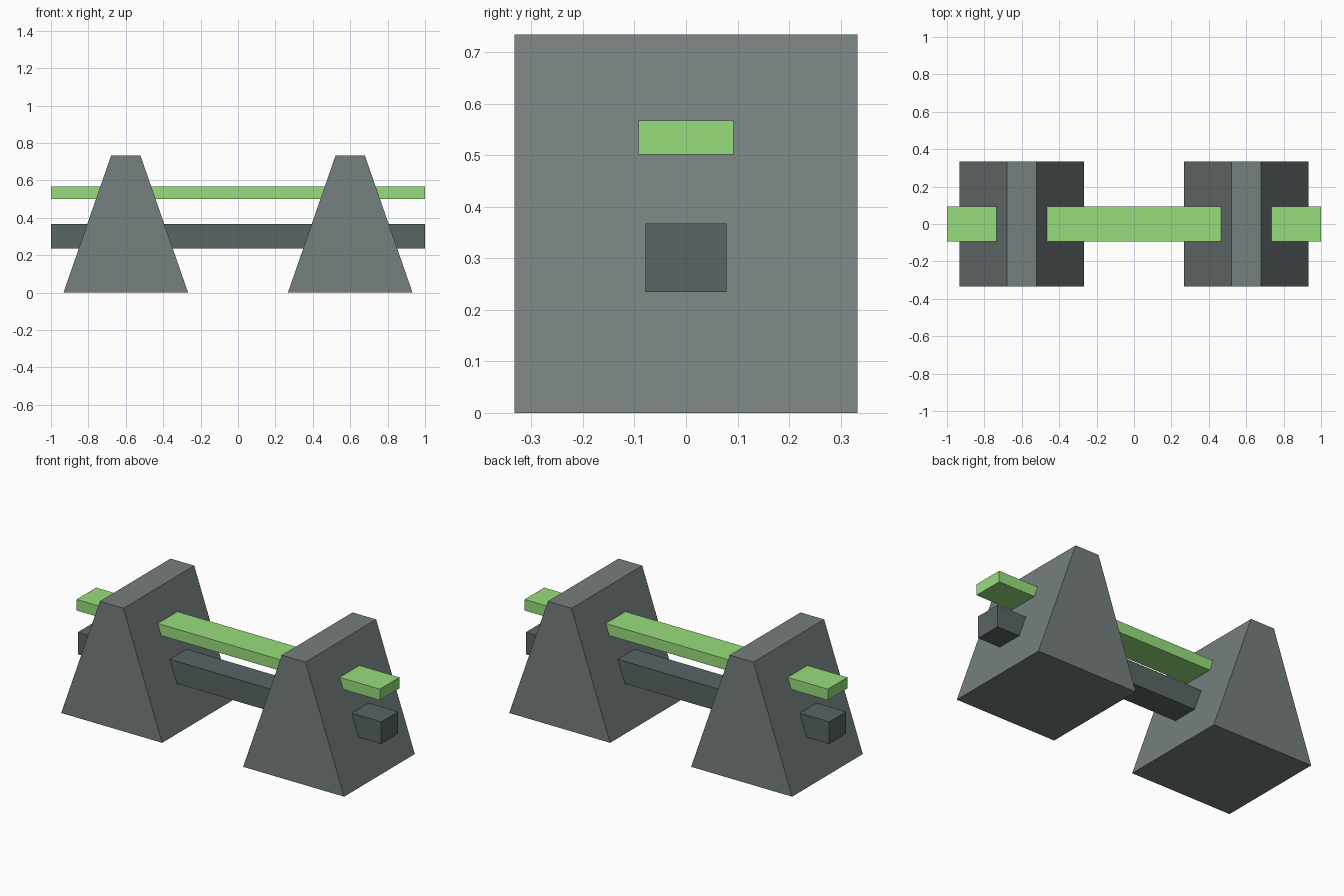
import bpy, bmesh

if "Cube" in bpy.data.objects:
    bpy.data.objects.remove(bpy.data.objects["Cube"])


def material(name, rgb):
    mat = bpy.data.materials.new(name)
    mat.diffuse_color = (*rgb, 1)
    mat.use_nodes = True
    mat.node_tree.nodes["Principled BSDF"].inputs["Base Color"].default_value = mat.diffuse_color
    return mat


def prism(name, profile, depth, mat, x=0):
    """Extrude an XZ profile evenly about y = 0."""
    bm = bmesh.new()
    face = bm.faces.new([bm.verts.new((px, -depth / 2, pz)) for px, pz in profile])
    ext = bmesh.ops.extrude_face_region(bm, geom=[face])
    verts = [v for v in ext["geom"] if isinstance(v, bmesh.types.BMVert)]
    bmesh.ops.translate(bm, verts=verts, vec=(0, depth, 0))
    bmesh.ops.recalc_face_normals(bm, faces=bm.faces)
    mesh = bpy.data.meshes.new(name)
    bm.to_mesh(mesh)
    bm.free()
    mesh.materials.append(mat)
    obj = bpy.data.objects.new(name, mesh)
    obj.location.x = x
    bpy.context.collection.objects.link(obj)
    return obj


def bar(name, z0, z1, depth, mat):
    return prism(name, [(-1, z0), (1, z0), (1, z1), (-1, z1)], depth, mat)


stone = material("stone_grey", (0.18, 0.21, 0.21))
dark = material("dark_grey", (0.10, 0.13, 0.13))
green = material("light_green", (0.31, 0.73, 0.20))

# Tapered end supports
taper = [(-0.333, 0), (0.333, 0), (0.078, 0.734), (-0.078, 0.734)]
for side, x in (("left", -0.6), ("right", 0.6)):
    prism(f"{side}_support", taper, 0.666, stone, x)

# Bars running through both supports
bar("lower_beam", 0.235, 0.367, 0.158, dark)
bar("upper_rail", 0.501, 0.567, 0.185, green)
